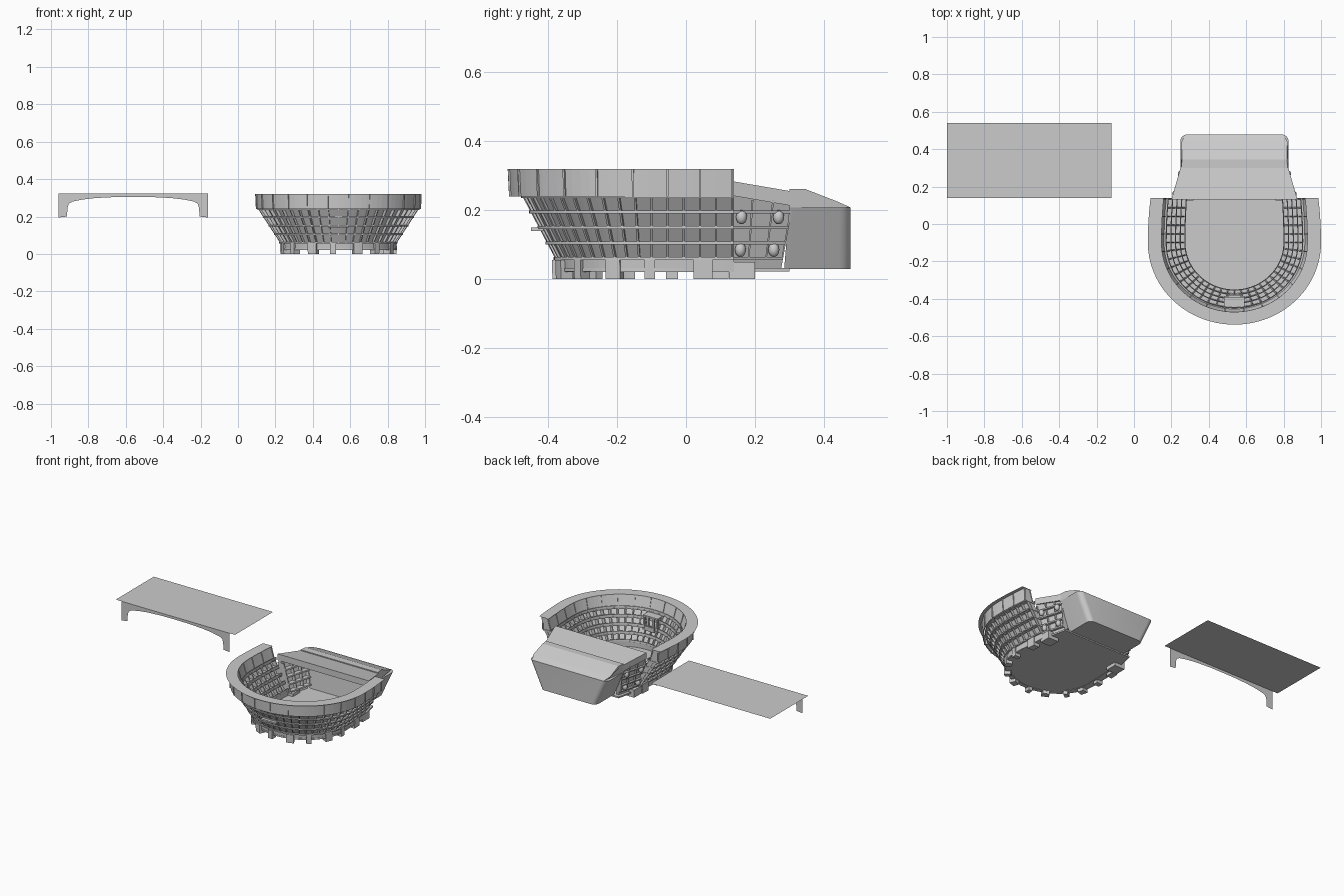
import bpy, math
from mathutils import Vector

if "Cube" in bpy.data.objects:
    bpy.data.objects.remove(bpy.data.objects["Cube"])

CX, CY = 0.537, -0.10          # arena centre
S = 0.15                       # share of the path used by each straight end


def mesh(name, verts, faces):
    me = bpy.data.meshes.new(name)
    me.from_pydata([tuple(v) for v in verts], [], faces)
    me.update()
    ob = bpy.data.objects.new(name, me)
    bpy.context.collection.objects.link(ob)
    return ob


def plan(u, a, b, yend=0.14, k=0.55):
    """Point on the U-shaped arena outline, u from 0 (left end) to 1 (right end)."""
    if u < S or u > 1 - S:
        t = (S - u) / S if u < S else (u - 1 + S) / S
        y = CY + t * (yend - CY)
        return CX + (-1 if u < S else 1) * a * (1 - k * (y - CY) ** 2), y
    ang = math.pi * (1 + (u - S) / (1 - 2 * S))
    return CX + a * math.cos(ang), CY + b * math.sin(ang)


def sweep(name, prof, u0=0, u1=1, n=64, yend=0.14):
    """Sweep a cross-section of (a, b, z) points along the arena outline."""
    verts, faces, m = [], [], len(prof)
    for i in range(n + 1):
        for a, b, z in prof:
            verts.append((*plan(u0 + (u1 - u0) * i / n, a, b, yend), z))
    for i in range(n):
        for j in range(m if m > 2 else 1):
            p, q = i * m + j, i * m + (j + 1) % m
            faces.append((p, q, q + m, p + m))
    if m > 2:
        faces += [tuple(range(m))[::-1], tuple(range(n * m, n * m + m))]
    return mesh(name, verts, faces)


def box_between(name, bottom, top):
    n = len(bottom)
    faces = [tuple(range(n))[::-1], tuple(range(n, 2 * n))]
    faces += [(i, (i + 1) % n, n + (i + 1) % n, n + i) for i in range(n)]
    return mesh(name, list(bottom) + list(top), faces)


def box(name, x0, x1, y0, y1, z0, z1):
    c = [(x0, y0), (x1, y0), (x1, y1), (x0, y1)]
    return box_between(name, [(*p, z0) for p in c], [(*p, z1) for p in c])


def cone(z, f):
    """Outline radii at height z; f = 0 inner face, 1 outer face."""
    t = (z - 0.06) / 0.18
    return (0.262 + 0.1 * t) * (1 - f) + (0.3125 + 0.1175 * t) * f, \
           (0.25 + 0.095 * t) * (1 - f) + (0.28 + 0.095 * t) * f


def fin(name, u, lo, hi, z0, z1, th=0.006):
    """Radial plate between inner and outer outlines given at two heights."""
    q = [(*plan(u, *lo[0]), z0), (*plan(u, *lo[1]), z0),
         (*plan(u, *hi[1]), z1), (*plan(u, *hi[0]), z1)]
    d = Vector(q[1]) - Vector(q[0])
    off = Vector((-d.y, d.x, 0)).normalized() * th / 2
    return box_between(name, [Vector(p) - off for p in q], [Vector(p) + off for p in q])


# separate canopy plate with its arched frame
mesh("canopy_plate", [(-1, .14, .322), (-.12, .14, .322), (-.12, .54, .322), (-1, .54, .322)],
     [(0, 1, 2, 3)])
half = [(0, .305), (.1, .304), (.2, .299), (.27, .291), (.325, .28), (.345, .268), (.352, .245),
        (.354, .2), (.4, .195), (.4, .322)]
n = len(half)
pts = [(-.56 + s * x, .141, z) for s in (-1, 1) for x, z in half]
top = [(-.56 + s * x, .141, .322) for s in (-1, 1) for x, z in half]
fr = [(o + i, o + i + 1, 2 * n + o + i + 1, 2 * n + o + i) for o in (0, n) for i in range(n - 2)]
mesh("canopy_arch", pts + top, fr)

# flat roof rim and vertical outer fascia
sweep("roof_rim", [(.39, .37, .322), (.463, .438, .322)])
sweep("roof_fascia", [(.432, .407, .24), (.437, .412, .24), (.441, .416, .32), (.436, .411, .32)])
sweep("upper_gallery_wall", [(.375, .353, .24), (.379, .357, .24), (.405, .382, .32), (.4, .378, .32)])

# floor slabs, inner balcony fronts and recessed walls
levels = [.06, .105, .15, .195, .24]
for i, z in enumerate(levels):
    (ai, bi), (ao, bo) = cone(z, 0), cone(z, 1)
    sweep(f"floor_slab_{i}", [(ai, bi, z - .004), (ao + .004, bo + .004, z - .004),
                              (ao + .004, bo + .004, z + .004), (ai, bi, z + .004)])
    sweep(f"balcony_front_{i}", [(ai, bi, z), (ai + .004, bi + .004, z),
                                 (ai + .006, bi + .006, z + .016), (ai + .002, bi + .002, z + .016)])
    if i < 4:
        lo, hi = cone(z, .62), cone(levels[i + 1], .62)
        sweep(f"recessed_wall_{i}", [(*lo, z), (lo[0] + .004, lo[1] + .004, z),
                                     (hi[0] + .004, hi[1] + .004, levels[i + 1]), (*hi, levels[i + 1])])

# radial fins
N = 34
for i in range(N + 1):
    u = .004 + .992 * i / N
    fin(f"radial_fin_{i}", u, (cone(.06, .1), cone(.06, 1)), (cone(.24, .1), cone(.24, 1)), .06, .24)
    if i % 2 == 0:
        fin(f"fascia_fin_{i}", u, ((.372, .35), (.442, .417)), ((.395, .373), (.446, .421)), .24, .32)

# base ring and gate blocks
sweep("base_ring", [(.262, .25, .02), (.305, .272, .02), (.308, .276, .06), (.262, .25, .06)])
for i in range(11):
    u = .01 + .98 * i / 10.7
    w = .022 if i % 2 else .035
    sweep(f"base_block_{i}", [(.27, .25, 0), (.311, .288, 0), (.313, .29, .056), (.27, .25, .056)],
          u, min(u + w, 1), 3)
for s in (-1, 1):
    box(f"side_gate_{s}", *sorted((CX + s * .22, CX + s * .295)), .125, .2, 0, .05)

# arena floor
fl = [plan(i / 48, .308, .276, .14, 1.3) for i in range(49)]
fl += [(CX + .25, .3), (CX - .25, .3)]
box_between("arena_floor", [(*p, .022) for p in fl], [(*p, .032) for p in fl])

# curved seat rows before the stage
for r in range(6):
    R, v = .66 + .022 * r, []
    for i in range(17):
        a = -math.pi / 2 + (i / 8 - 1) * .25
        for d in (0, .004):
            v.append((CX + (R + d) * math.cos(a), .74 + (R + d) * math.sin(a), .034))
    mesh(f"seat_row_{r}", v, [(2 * i, 2 * i + 1, 2 * i + 3, 2 * i + 2) for i in range(16)])


# stage wings with ledges, fins and lamps
def wing(t, z, o=0):
    """Offset from centre and y along the wing, t from 0 front to 1 back."""
    h = (z - .05) / .165
    return ((.29 + .045 * h) * (1 - t) + (.25 + .035 * h) * t + o,
            .13 * (1 - t) + (.28 + .03 * h) * t)


for s in (-1, 1):
    def strip(z, o0, o1, t0=0, t1=1):
        return [(CX + s * wing(t, z, o)[0], wing(t, z, o)[1], z)
                for t, o in ((t0, o0), (t1, o0), (t1, o1), (t0, o1))]
    box_between(f"wing_wall_{s}", strip(.03, -.03, -.012), strip(.25, -.03, -.012))
    for z in (.06, .105, .15, .195):
        box_between(f"wing_ledge_{z}_{s}", strip(z - .004, -.06, .004), strip(z + .004, -.06, .004))
    for t in (0, .33, .66, .97):
        box_between(f"wing_fin_{t}_{s}", strip(.06, -.05, 0, t, t + .03),
                    strip(.23, -.05, -.002, t, t + .03))
    for t in (.18, .8):
        for z in (.085, .18):
            x, y = wing(t, z)
            bpy.ops.mesh.primitive_uv_sphere_add(segments=12, ring_count=8, radius=.016,
                                                 location=(CX + s * x, y, z))
            lamp = bpy.context.object
            lamp.name = f"wing_lamp_{t}_{z}_{s}"
            lamp.scale.z = 1.3
            bpy.ops.object.shade_smooth()

# sloping stage roof
c = [(-.337, .13, .285), (.337, .13, .285), (.287, .305, .255), (-.287, .305, .255)]
box_between("stage_roof", [(CX + x, y, z - .042) for x, y, z in c], [(CX + x, y, z) for x, y, z in c])


# stage house: top outline narrows down to the base, with rounded back corners
def outline(w, y0, y1, r):
    p = [(-w, y0), (w, y0)]
    for s, base in ((1, 0), (-1, 90)):
        for i in range(7):
            a = math.radians(base + i * 15)
            p.append((s * (w - r) + r * math.cos(a), y1 - r + r * math.sin(a)))
    return p


def roof_z(y):
    return .262 if y < .345 else .262 - (y - .345) * .4


up, dn = outline(.289, .30, .478, .035), outline(.205, .285, .478, .035)
house = box_between("stage_house", [(CX + x, y, .03) for x, y in dn],
                    [(CX + x, y, .208) for x, y in up])
# hipped lid of the stage house
lid = []
for s in (-1, 1):
    lid += [(CX + s * w, y, z) for w, y, z in
            ((.289, .30, .208), (.285, .30, .262), (.28, .345, .262), (.283, .44, .225), (.262, .478, .208))]
mesh("stage_house_roof", lid, [(i, i + 1, i + 6, i + 5) for i in range(4)]
     + [(0, 1, 2, 3, 4), (9, 8, 7, 6, 5)])
for ob in (house,):
    bpy.context.view_layer.objects.active = ob
    ob.select_set(True)
    bpy.ops.object.shade_smooth_by_angle(angle=math.radians(30))

# honour box on the front stand
box("honour_box_floor", CX - .055, CX + .055, -.45, -.385, .14, .15)
box("honour_box_roof", CX - .055, CX + .055, -.45, -.39, .225, .235)
box("honour_box_front", CX - .035, CX + .035, -.39, -.38, .14, .17)
for s in (-1, 1):
    for x in (.048, .02):
        box(f"honour_box_post_{s}_{x}", CX + s * x - .006, CX + s * x + .006, -.402, -.39, .15, .225)
